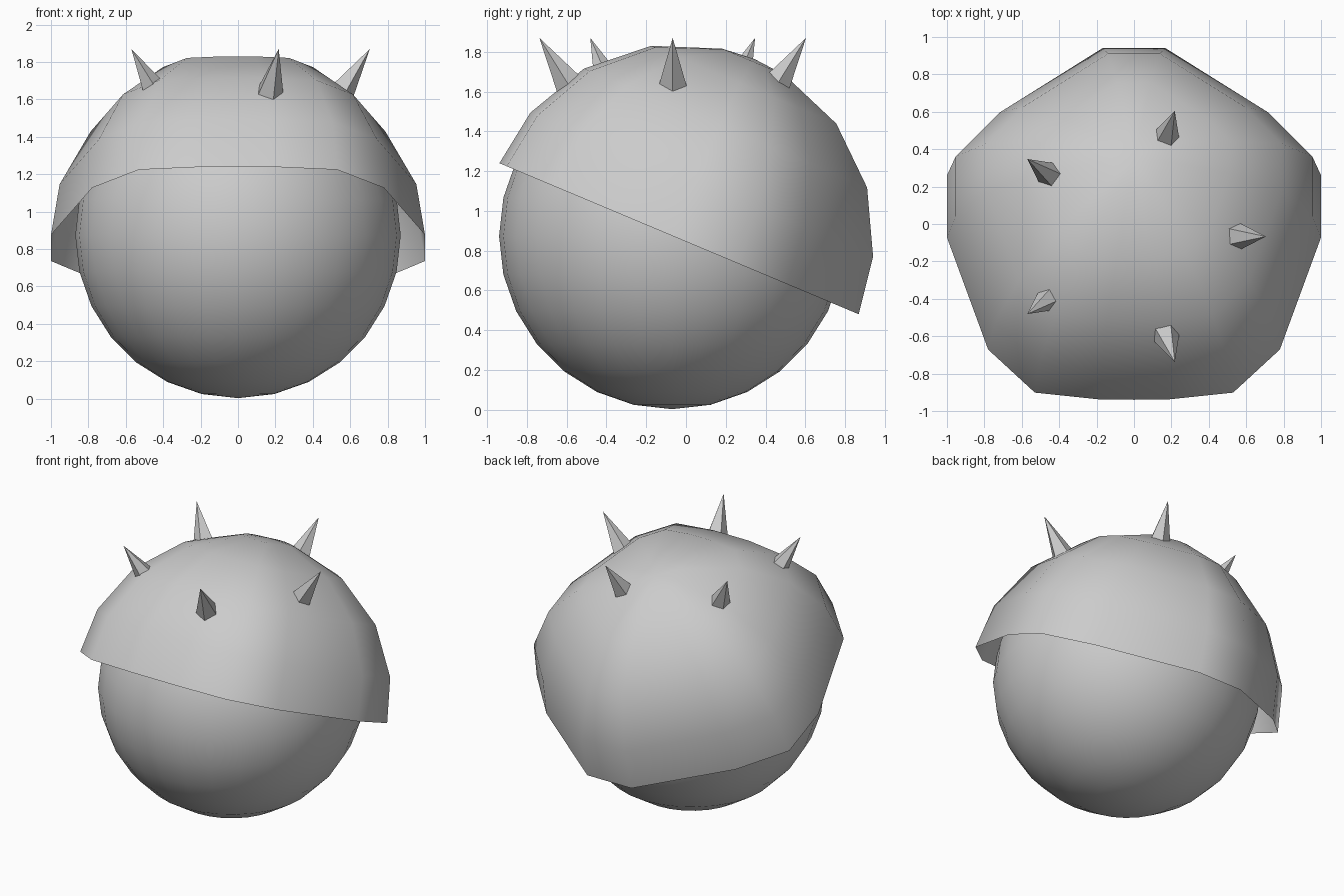
import bpy, bmesh, math
from mathutils import Vector

if "Cube" in bpy.data.objects:
    bpy.data.objects.remove(bpy.data.objects["Cube"])

grey = bpy.data.materials.new("plain grey")
grey.diffuse_color = (0.6, 0.6, 0.6, 1)
grey.use_nodes = True
grey.node_tree.nodes["Principled BSDF"].inputs["Base Color"].default_value = grey.diffuse_color


def add(name, bm, smooth):
    bmesh.ops.recalc_face_normals(bm, faces=bm.faces)
    for f in bm.faces:
        f.smooth = smooth
    me = bpy.data.meshes.new(name)
    bm.to_mesh(me)
    bm.free()
    me.materials.append(grey)
    ob = bpy.data.objects.new(name, me)
    bpy.context.collection.objects.link(ob)
    return ob


# Round body
bm = bmesh.new()
bmesh.ops.create_uvsphere(bm, u_segments=28, v_segments=14, radius=0.87)
body = add("body", bm, True)
body.location = (0, -0.07, 0.873)

# Tilted helmet shell: one half-rim (x, forward/back), mirrored, repeated upward as dome rings
half = [(0.18, -0.98), (0.53, -0.94), (0.78, -0.69), (1.0, -0.04),
        (1.0, 0.32), (0.75, 0.59), (0.175, 0.98)]
rim = half + [(-x, v) for x, v in reversed(half)]
tilt = math.radians(22.8)
centre = Vector((0, -0.035, 0.86))
back = Vector((0, math.cos(tilt), -math.sin(tilt)))
up = Vector((0, math.sin(tilt), math.cos(tilt)))
bm = bmesh.new()
rings = []
for deg in (0, 17.5, 38, 59, 80):
    c, s = math.cos(math.radians(deg)), math.sin(math.radians(deg))
    rings.append([bm.verts.new(centre + Vector((x * c, 0, 0)) + back * v * c + up * 0.98 * s)
                  for x, v in rim])
n = len(rim)
for a, b in zip(rings, rings[1:]):
    for i in range(n):
        j = (i + 1) % n
        bm.faces.new((a[i], a[j], b[j], b[i]))
pole = bm.verts.new(centre + up * 0.98)
for i in range(n):
    bm.faces.new((rings[-1][i], rings[-1][(i + 1) % n], pole))
add("helmet_shell", bm, True)

# Five outward-leaning spikes in a ring
for k in range(5):
    a = math.radians(72 * k)
    out = Vector((math.cos(a), math.sin(a), 0))
    side = Vector((-math.sin(a), math.cos(a), 0))
    mid = Vector((0, -0.067, 0))
    base = mid + out * 0.55 + Vector((0, 0, 1.64))
    tip = mid + out * 0.705 + Vector((0, 0, 1.87))
    down = side.cross((tip - base).normalized())
    if down.dot(out) < 0:
        down = -down
    bm = bmesh.new()
    t = bm.verts.new(tip)
    ring = []
    for i in range(5):
        b = math.tau * i / 5
        ring.append(bm.verts.new(base + 0.074 * (down * math.cos(b) + side * math.sin(b))))
    for i in range(5):
        bm.faces.new((ring[i], ring[(i + 1) % 5], t))
    bm.faces.new(ring)
    add("spike_%d" % (k + 1), bm, False)
